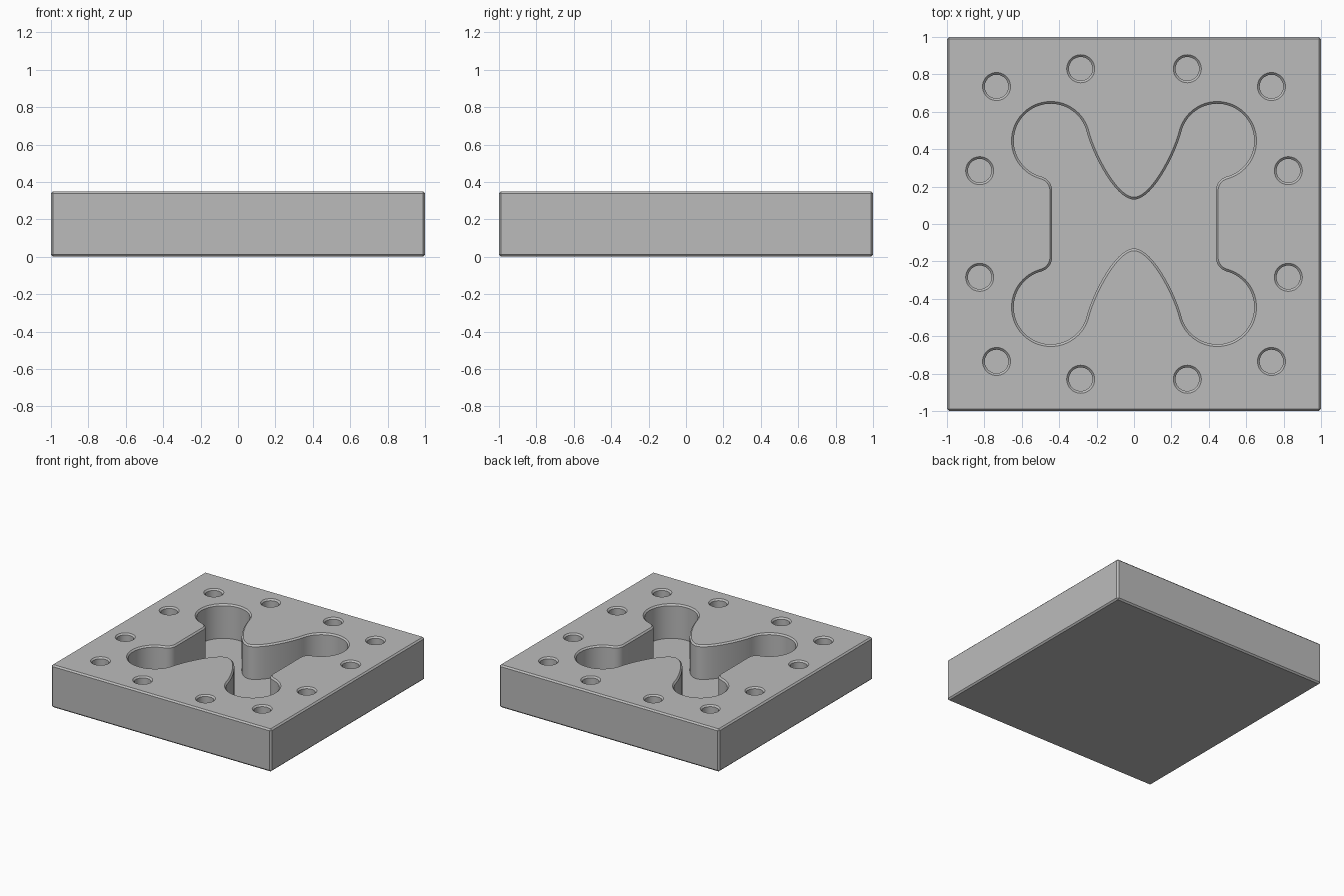
import bpy, bmesh, math
from mathutils import Vector

HEIGHT, CHAMFER, DEPTH = 0.35, 0.012, 0.28

cube = bpy.data.objects.get("Cube")
if cube:
    bpy.data.objects.remove(cube, do_unlink=True)

grey = bpy.data.materials.new("plain_grey")
grey.use_nodes = True
grey.diffuse_color = (0.5, 0.5, 0.5, 1)
grey.node_tree.nodes["Principled BSDF"].inputs["Base Color"].default_value = grey.diffuse_color


def make_object(name, bm):
    mesh = bpy.data.meshes.new(name)
    bmesh.ops.recalc_face_normals(bm, faces=bm.faces)
    bm.to_mesh(mesh)
    bm.free()
    mesh.materials.append(grey)
    obj = bpy.data.objects.new(name, mesh)
    bpy.context.collection.objects.link(obj)
    return obj


def arc(cx, cy, r, start, end, steps):
    angles = [math.radians(start + (end - start) * i / steps) for i in range(steps + 1)]
    return [Vector((cx + r * math.cos(a), cy + r * math.sin(a))) for a in angles]


def offset(loop, d):
    """Move a counter-clockwise outline outwards by d."""
    moved = []
    for i, p in enumerate(loop):
        t = (loop[(i + 1) % len(loop)] - loop[i - 1]).normalized()
        moved.append(p + Vector((t.y, -t.x)) * d)
    return moved


def add_cutter(bm, rim):
    """Straight-walled recess with a chamfered rim."""
    levels = [(HEIGHT - DEPTH, -CHAMFER), (HEIGHT - CHAMFER, -CHAMFER),
              (HEIGHT + CHAMFER, CHAMFER)]
    rings = [[bm.verts.new((p.x, p.y, z)) for p in offset(rim, d)] for z, d in levels]
    for low, high in zip(rings, rings[1:]):
        for i in range(len(rim)):
            j = (i + 1) % len(rim)
            bm.faces.new((low[i], low[j], high[j], high[i]))
    bm.faces.new(rings[0][::-1])
    bm.faces.new(rings[-1])


# One quarter of the pocket: side fillet, round lobe, then the curved notch
lobe, radius, fillet, join = 0.445, 0.21, 0.067, 75
reach = radius + fillet
quarter = arc(lobe + reach * math.cos(math.radians(join)),
              lobe - reach * math.sin(math.radians(join)), fillet, 180, 180 - join, 10)
quarter += arc(lobe, lobe, radius, -join, 166, 48)[1:]
a, b, c, d = quarter[-1], Vector((0.212, 0.38)), Vector((0.09, 0.143)), Vector((0, 0.143))
for i in range(1, 25):
    t = i / 24
    s = 1 - t
    quarter.append(a * s**3 + b * 3 * s * s * t + c * 3 * s * t * t + d * t**3)

# Mirror to the full outline, dropping the shared notch points
half = quarter + [Vector((-p.x, p.y)) for p in quarter[-2::-1]]
outline = half + [-p for p in half]

# Recesses: the pocket and the ring of twelve round holes
bm = bmesh.new()
add_cutter(bm, outline)
for x, y in ((0.285, 0.83), (0.735, 0.735), (0.825, 0.285)):
    for sx in (-1, 1):
        for sy in (-1, 1):
            add_cutter(bm, arc(sx * x, sy * y, 0.075, 0, 360, 40)[:-1])
cutter = make_object("recess_cutter", bm)
cutter.hide_render = True

# Square block with chamfered edges
bm = bmesh.new()
bmesh.ops.create_cube(bm, size=1)
bmesh.ops.scale(bm, vec=(2, 2, HEIGHT), verts=bm.verts)
bmesh.ops.translate(bm, vec=(0, 0, HEIGHT / 2), verts=bm.verts)
bmesh.ops.bevel(bm, geom=bm.edges[:], offset=CHAMFER, segments=1, affect='EDGES')
block = make_object("block", bm)

cut = block.modifiers.new("recesses", 'BOOLEAN')
cut.operation = 'DIFFERENCE'
cut.solver = 'EXACT'
cut.object = cutter
bpy.ops.object.select_all(action='DESELECT')
bpy.context.view_layer.objects.active = block
block.select_set(True)
bpy.ops.object.modifier_apply(modifier=cut.name)
bpy.data.objects.remove(cutter, do_unlink=True)
bpy.ops.object.shade_smooth_by_angle(angle=math.radians(30))
